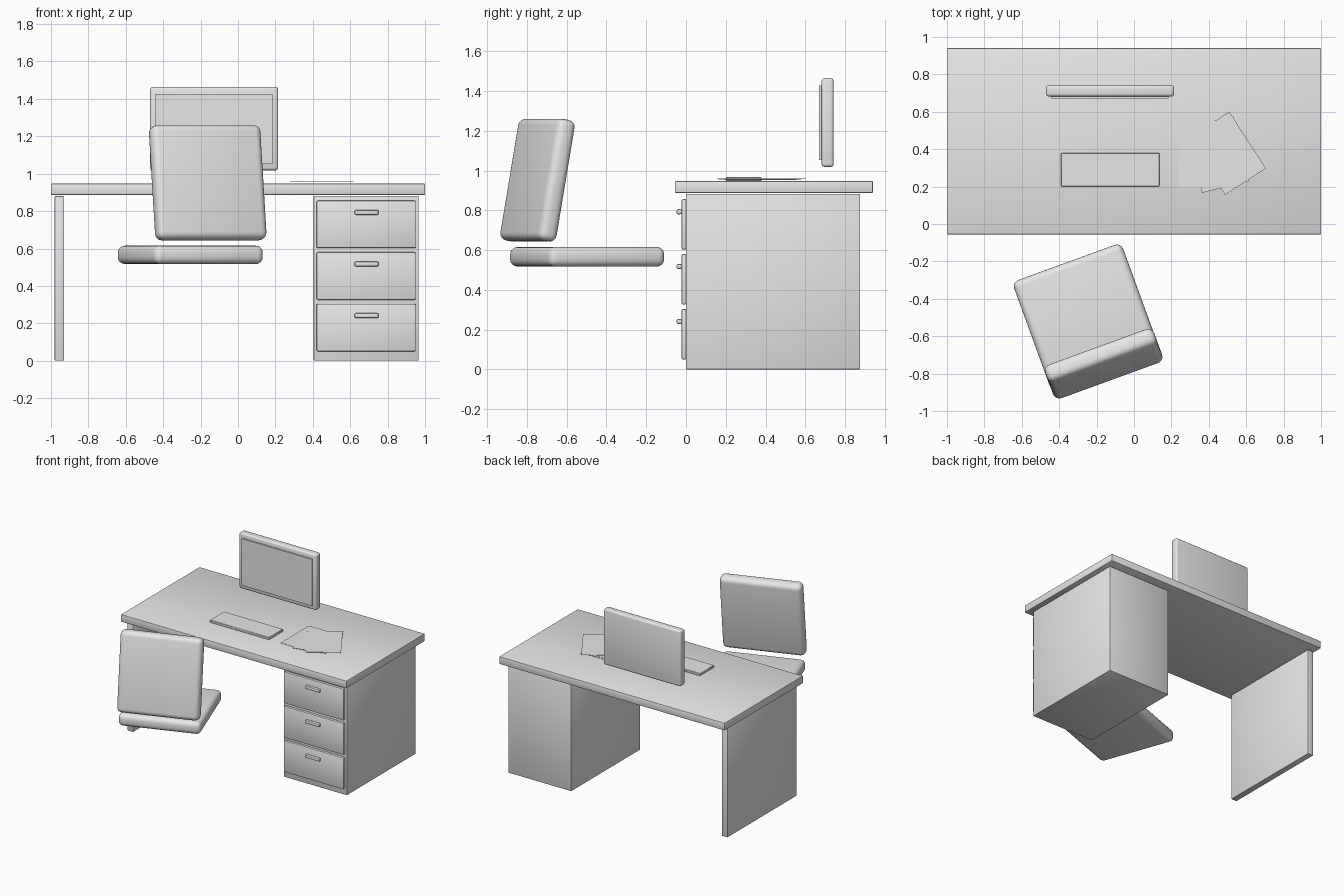
import bpy, math

if "Cube" in bpy.data.objects:
    bpy.data.objects.remove(bpy.data.objects["Cube"])

grey = bpy.data.materials.new("light_grey")
grey.diffuse_color = (0.8, 0.8, 0.8, 1)
grey.use_nodes = True
grey.node_tree.nodes["Principled BSDF"].inputs["Base Color"].default_value = grey.diffuse_color


def block(name, center, size, bevel=0.0, segments=2, rot=(0, 0, 0)):
    """Box with rounded edges, rotation in degrees."""
    bpy.ops.mesh.primitive_cube_add(size=1, location=center)
    ob = bpy.context.object
    ob.name = name
    ob.scale = size
    bpy.ops.object.transform_apply(location=False, rotation=False, scale=True)
    ob.data.materials.append(grey)
    if bevel:
        mod = ob.modifiers.new("rounding", 'BEVEL')
        mod.width = bevel
        mod.segments = segments
        mod.limit_method = 'NONE'
        bpy.ops.object.modifier_apply(modifier=mod.name)
        bpy.ops.object.shade_smooth_by_angle(angle=math.radians(40))
    ob.rotation_euler = [math.radians(a) for a in rot]
    return ob


def span(name, x, y, z, bevel=0.0, segments=2):
    """Box given by its extents on each axis."""
    axes = (x, y, z)
    return block(name, [(a + b) / 2 for a, b in axes], [b - a for a, b in axes], bevel, segments)


# Desk
span("desk_top", (-1, 1), (-0.056, 0.94), (0.887, 0.947), 0.005)
span("side_panel", (-0.98, -0.93), (0, 0.875), (0, 0.88), 0.004)
span("drawer_cabinet", (0.405, 0.965), (0, 0.875), (0, 0.882), 0.004)

# Drawers with handles
for i in range(3):
    z = 0.05 + 0.276 * i
    span(f"drawer_{i + 1}", (0.42, 0.95), (-0.022, 0.002), (z, z + 0.254), 0.007)
    span(f"drawer_handle_{i + 1}", (0.623, 0.752), (-0.047, -0.021),
         (z + 0.178, z + 0.204), 0.008)

# Monitor
span("monitor_case", (-0.47, 0.215), (0.682, 0.742), (1.018, 1.464), 0.014, 3)
span("monitor_screen", (-0.44, 0.185), (0.67, 0.684), (1.053, 1.427))

# Keyboard
span("keyboard", (-0.39, 0.136), (0.2, 0.38), (0.947, 0.967), 0.003, 1)

# Fanned paper sheets
for i, (x, y, turn) in enumerate([(0.37, 0.376, 0), (0.447, 0.373, 14), (0.498, 0.378, 33)]):
    block(f"paper_sheet_{i + 1}", (x, y, 0.953 + 0.004 * i), (0.26, 0.36, 0.002), rot=(0, 0, turn))

# Chair cushions, turned away from the desk, backrest tilted over the seat
cushion = (0.62, 0.62, 0.098)
block("chair_seat", (-0.255, -0.497, 0.566), cushion, 0.036, 4, (0, 0, 20))
block("chair_backrest", (-0.162, -0.747, 0.951), cushion, 0.036, 4, (80, 0, 20))
